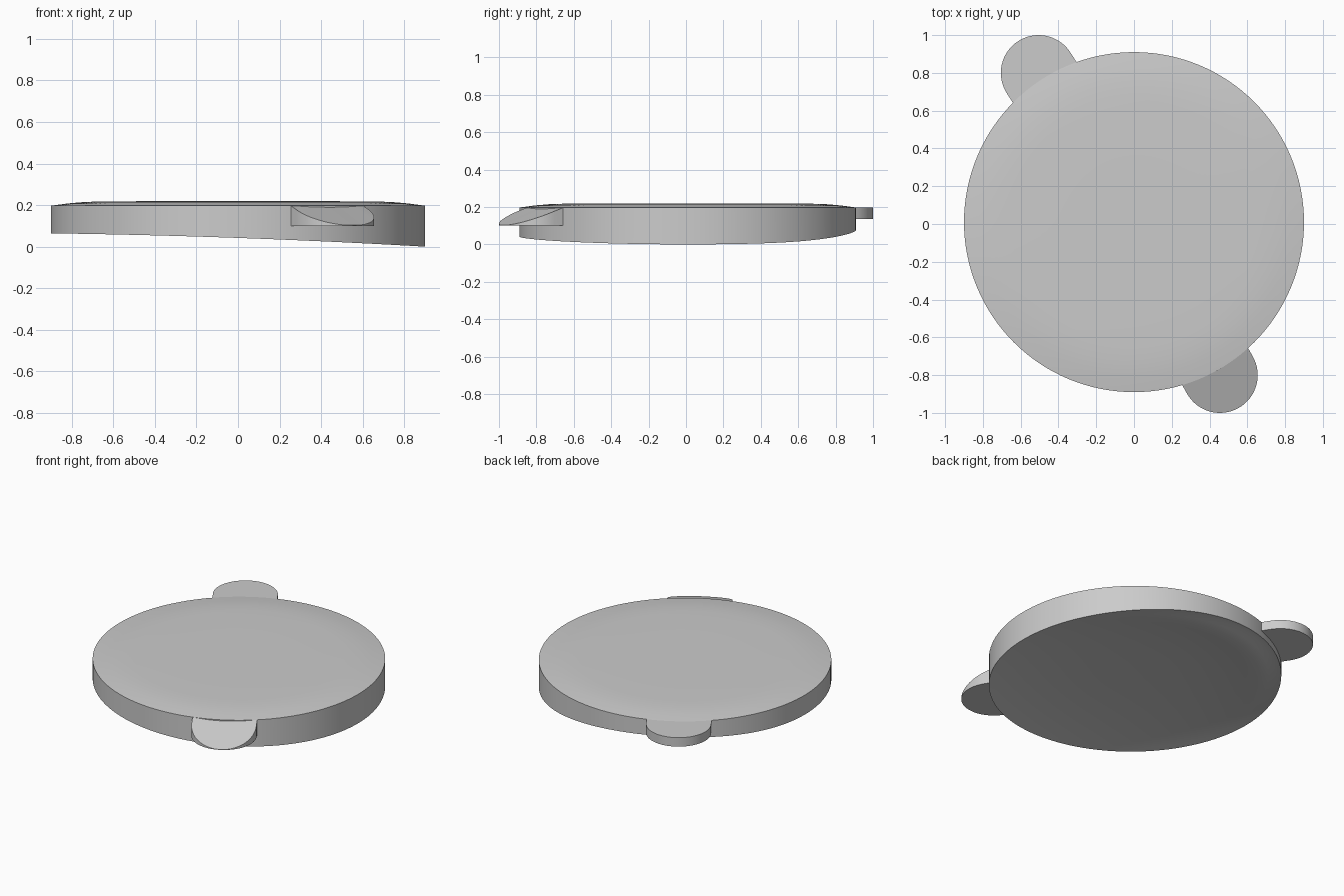
import bpy
import bmesh
import math
from mathutils import Vector

cube = bpy.data.objects.get("Cube")
if cube:
    bpy.data.objects.remove(cube)

RADIUS = 0.9
CENTER_Y = 0.01
RIM_Z = 0.197
SEGMENTS = 128

grey = bpy.data.materials.new("plain grey")
grey.use_nodes = True
grey.diffuse_color = (0.6, 0.6, 0.6, 1)
grey.node_tree.nodes["Principled BSDF"].inputs["Base Color"].default_value = (0.6, 0.6, 0.6, 1)


def finish(bm, name):
    bmesh.ops.recalc_face_normals(bm, faces=bm.faces)
    mesh = bpy.data.meshes.new(name)
    bm.to_mesh(mesh)
    bm.free()
    mesh.materials.append(grey)
    obj = bpy.data.objects.new(name, mesh)
    bpy.context.collection.objects.link(obj)
    bpy.ops.object.select_all(action="DESELECT")
    obj.select_set(True)
    bpy.context.view_layer.objects.active = obj
    bpy.ops.object.shade_smooth_by_angle(angle=math.radians(35))


def smoothstep(a, b, v):
    t = max(0, min(1, (v - a) / (b - a)))
    return t * t * (3 - 2 * t)


def underside(r, angle):
    """Tilted shallow dish whose rim is rounded upward at the back."""
    rho = r / RADIUS
    u = rho * math.cos(angle)
    z = 0.042 - 0.032 * u - 0.01 * u * u + 0.072 * (1 - rho ** 2.7)
    back = max(0, math.cos(angle - math.radians(104))) ** 3
    return z + 0.04 * back * smoothstep(0.76, RADIUS, r)


# Main disc: rings from the crown out to the rim, then back under
top_profile = [(0.35, 0.219), (0.65, 0.218), (0.74, 0.215), (0.82, 0.208), (RADIUS, RIM_Z)]
bottom_radii = [RADIUS, 0.86, 0.82, 0.76, 0.68, 0.55, 0.4, 0.25, 0.12]

bm = bmesh.new()
angles = [math.tau * i / SEGMENTS for i in range(SEGMENTS)]


def ring(r, height):
    return [bm.verts.new((r * math.cos(a), r * math.sin(a) + CENTER_Y, height(a))) for a in angles]


rings = [ring(r, lambda a, z=z: z) for r, z in top_profile]
rings += [ring(r, lambda a, r=r: underside(r, a)) for r in bottom_radii]
for upper, lower in zip(rings, rings[1:]):
    for i in range(SEGMENTS):
        j = (i + 1) % SEGMENTS
        bm.faces.new((upper[i], upper[j], lower[j], lower[i]))
for loop, z in ((rings[0], 0.219), (rings[-1], underside(0, 0))):
    hub = bm.verts.new((0, CENTER_Y, z))
    for i in range(SEGMENTS):
        bm.faces.new((loop[i], loop[(i + 1) % SEGMENTS], hub))
finish(bm, "disc_body")


# Rounded tabs with straight sides, built in strips from the rim to the tip
def tab(name, tip_center, bottom, top):
    hub = Vector((0, CENTER_Y))
    reach = Vector(tip_center) - hub
    length = reach.length
    axis = reach.normalized()
    side = Vector((-axis.y, axis.x))
    half = 0.2
    steps = 32
    bm = bmesh.new()

    def vert(s, t, z):
        p = hub + axis * s + side * t
        return bm.verts.new((p.x, p.y, z))

    columns = []
    for i in range(steps + 1):
        a = math.pi * (i / steps - 0.5)
        t = half * math.sin(a)
        inner = math.sqrt((RADIUS - 0.004) ** 2 - t * t)
        outer = length + half * math.cos(a)
        columns.append((vert(inner, t, bottom), vert(outer, t, bottom),
                        vert(outer, t, top(outer)), vert(inner, t, top(inner))))
    for a, b in zip(columns, columns[1:]):
        for k in range(4):
            m = (k + 1) % 4
            bm.faces.new((a[k], a[m], b[m], b[k]))
    bm.faces.new(columns[0])
    bm.faces.new(columns[-1])
    finish(bm, name)


tab("back_tab", (-0.505, 0.8), 0.136, lambda s: RIM_Z)
tab("front_sloped_tab", (0.455, -0.8), 0.1,
    lambda s: max(0.103, min(RIM_Z, RIM_Z - 0.38 * (s - 0.88))))
